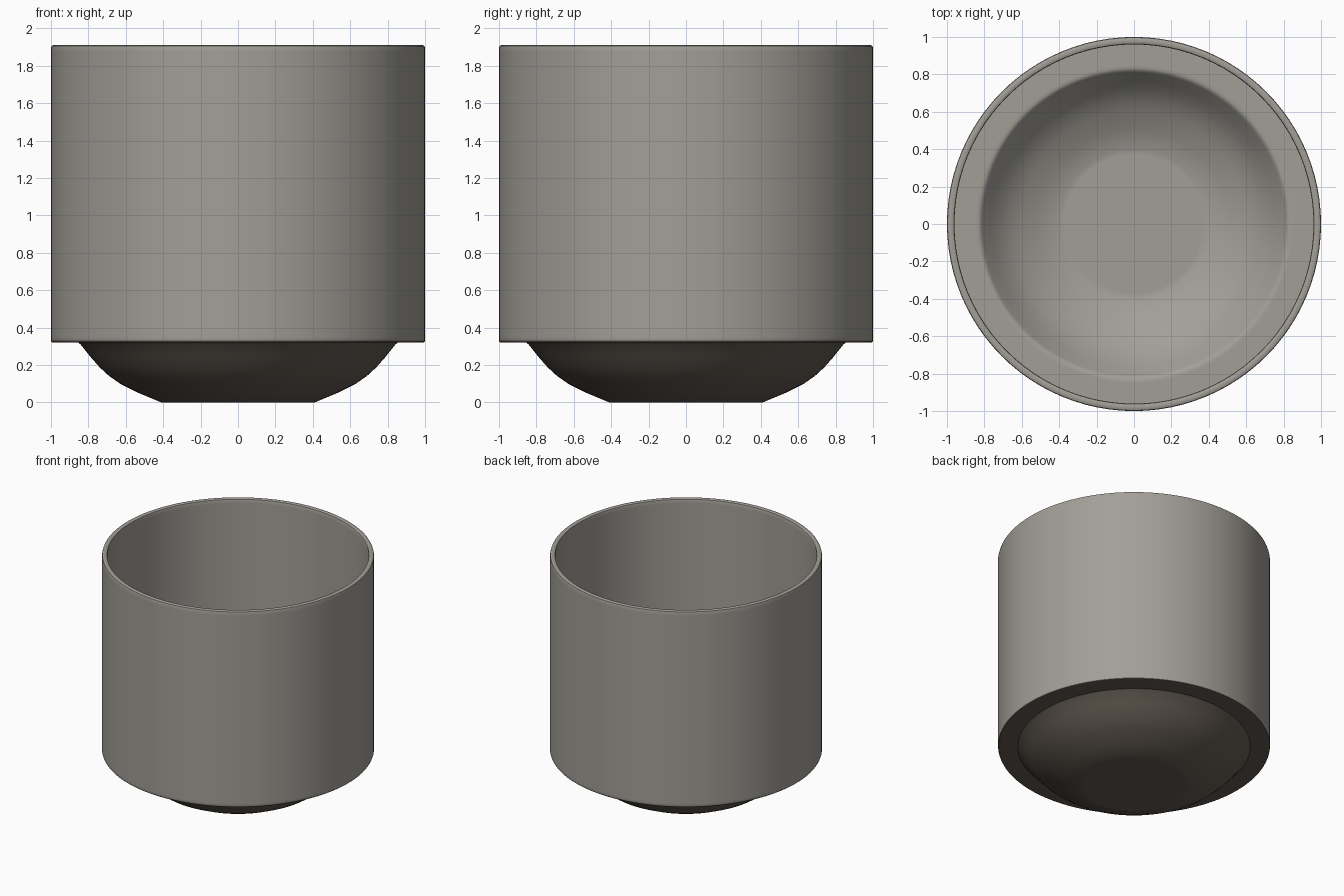
import bpy, bmesh, math

if "Cube" in bpy.data.objects:
    bpy.data.objects.remove(bpy.data.objects["Cube"])

SEGMENTS = 96


def material(name, colour):
    mat = bpy.data.materials.new(name)
    mat.diffuse_color = (*colour, 1)
    mat.use_nodes = True
    mat.node_tree.nodes["Principled BSDF"].inputs["Base Color"].default_value = mat.diffuse_color
    return mat


# Warm grey body and dark brown underside
clay = material("warm_grey", (0.365, 0.345, 0.312))
dark = material("dark_brown", (0.118, 0.098, 0.080))


def lathe(name, profile):
    """Revolve an (r, z) profile around the z axis; r = 0 ends become poles."""
    bm = bmesh.new()
    verts = [bm.verts.new((r, 0, z)) for r, z in profile]
    edges = [bm.edges.new(pair) for pair in zip(verts, verts[1:])]
    bmesh.ops.spin(bm, geom=verts + edges, cent=(0, 0, 0), axis=(0, 0, 1),
                   angle=math.tau, steps=SEGMENTS, use_duplicate=False)
    bmesh.ops.remove_doubles(bm, verts=bm.verts, dist=0.0005)
    bmesh.ops.recalc_face_normals(bm, faces=bm.faces)
    # Faces turned downward form the dark underside
    for face in bm.faces:
        face.normal_update()
        face.material_index = 1 if face.normal.z < -0.3 else 0
    mesh = bpy.data.meshes.new(name)
    bm.to_mesh(mesh)
    bm.free()
    mesh.materials.append(clay)
    mesh.materials.append(dark)
    obj = bpy.data.objects.new(name, mesh)
    bpy.context.collection.objects.link(obj)
    bpy.context.view_layer.objects.active = obj
    obj.select_set(True)
    bpy.ops.object.shade_smooth_by_angle(angle=math.radians(32))
    obj.select_set(False)
    return obj


# Rounded bowl under the wall, from the flat foot up
bowl_outside = [(0, 0), (0.38, 0), (0.41, 0), (0.53, 0.05), (0.63, 0.10),
                (0.69, 0.142), (0.74, 0.188), (0.79, 0.245), (0.842, 0.31),
                (0.855, 0.32), (0.87, 0.32)]
# Straight wall with softened edges
wall_outside = [(0.98, 0.32), (0.99, 0.32), (0.997, 0.323), (1.0, 0.33),
                (1.0, 0.35), (1.0, 1.875), (1.0, 1.895), (0.997, 1.906),
                (0.988, 1.91)]
wall_inside = [(0.972, 1.91), (0.963, 1.906), (0.96, 1.895), (0.96, 1.875),
               (0.96, 0.36)]
# Inner ledge and hollow of the bowl
bowl_inside = [(0.85, 0.36), (0.832, 0.36), (0.82, 0.354), (0.81, 0.342),
               (0.765, 0.28), (0.715, 0.222), (0.665, 0.177), (0.605, 0.137),
               (0.51, 0.089), (0.40, 0.04), (0.37, 0.04), (0, 0.04)]

lathe("pot", bowl_outside + wall_outside + wall_inside + bowl_inside)
